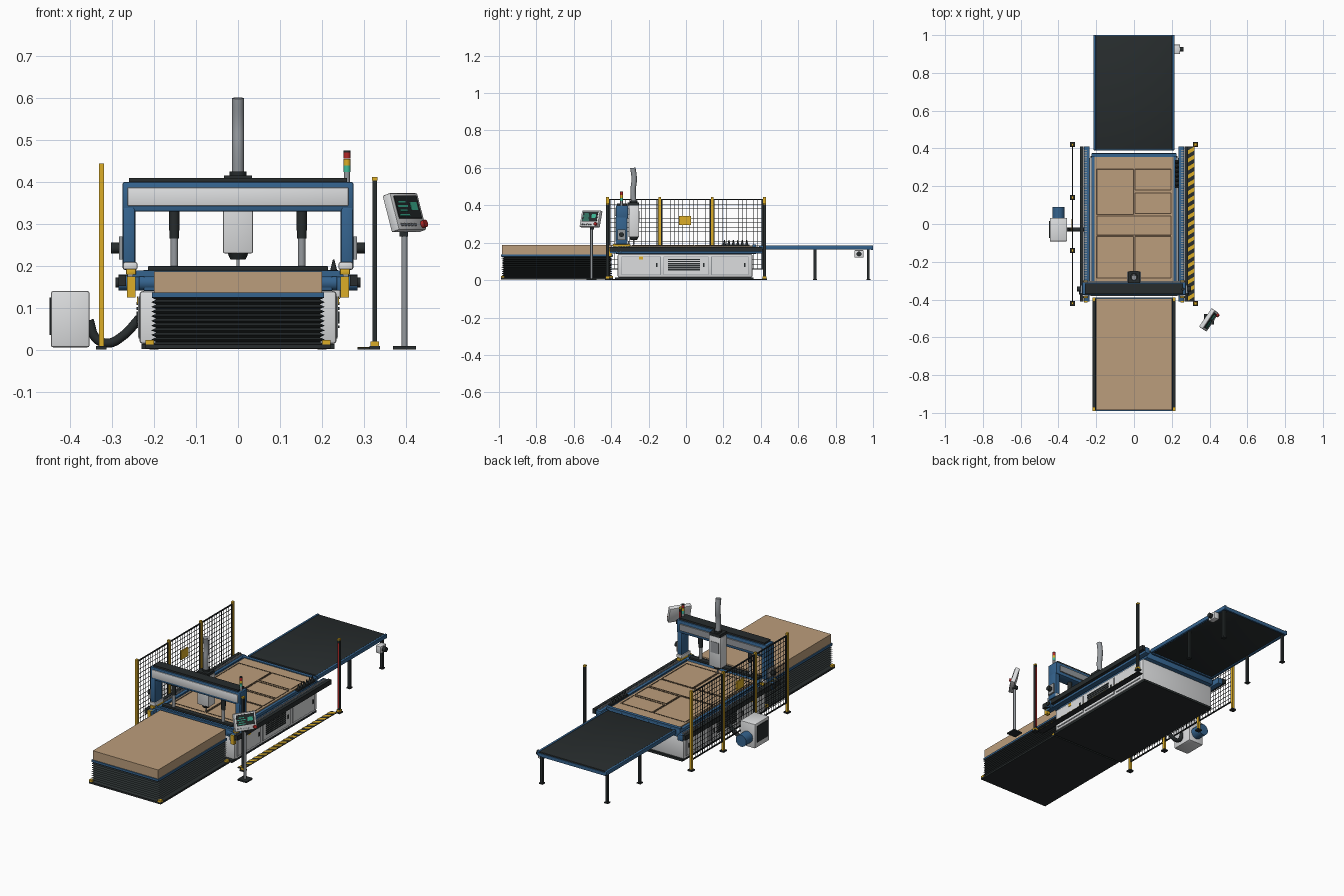
import bpy, bmesh
from math import radians, sin, cos, pi
from mathutils import Matrix, Vector

cube = bpy.data.objects.get("Cube")
if cube:
    bpy.data.objects.remove(cube, do_unlink=True)


def material(name, *rgb):
    mat = bpy.data.materials.new(name)
    mat.use_nodes = True
    mat.diffuse_color = (*rgb, 1)
    mat.node_tree.nodes["Principled BSDF"].inputs["Base Color"].default_value = (*rgb, 1)
    return mat


black = material("black", .02, .025, .026)
white = material("white", .72, .73, .74)
blue = material("blue", .035, .125, .27)
wood = material("wood", .5, .34, .2)
yellow = material("yellow", .72, .42, .02)
steel = material("steel", .3, .32, .34)
red = material("red", .45, .02, .02)
green = material("green", .05, .5, .32)
groove_brown = material("groove_brown", .09, .06, .035)
SIDES = (("left", 1), ("right", -1))
made = []


def finish(name, bm, mat):
    mesh = bpy.data.meshes.new(name)
    bmesh.ops.recalc_face_normals(bm, faces=bm.faces)
    bm.to_mesh(mesh)
    bm.free()
    mesh.materials.append(mat)
    obj = bpy.data.objects.new(name, mesh)
    bpy.context.collection.objects.link(obj)
    made.append(obj)
    return obj


def boxes(name, parts, mat, bevel=0, shear=0):
    bm = bmesh.new()
    for centre, size in parts:
        matrix = Matrix.Translation(centre) @ Matrix.Diagonal((*size, 1))
        verts = bmesh.ops.create_cube(bm, size=1, matrix=matrix)["verts"]
        for v in verts:
            v.co.y += (v.co.x - centre[0]) * shear
    if bevel:
        bmesh.ops.bevel(bm, geom=bm.edges[:], offset=bevel, segments=2, affect="EDGES", profile=.5)
    return finish(name, bm, mat)


def box(name, centre, size, mat, bevel=0):
    return boxes(name, [(centre, size)], mat, bevel)


def rod(name, start, end, radius, mat, tip=None, sides=20):
    start, end = Vector(start), Vector(end)
    axis = end - start
    bm = bmesh.new()
    matrix = Matrix.Translation((start + end) / 2) @ axis.to_track_quat("Z", "Y").to_matrix().to_4x4()
    bmesh.ops.create_cone(bm, cap_ends=True, segments=sides, radius1=radius,
                          radius2=radius if tip is None else tip, depth=axis.length, matrix=matrix)
    return finish(name, bm, mat)


def tube(name, points, radius, mat):
    curve = bpy.data.curves.new(name, "CURVE")
    curve.dimensions = "3D"
    curve.bevel_depth, curve.bevel_resolution = radius, 4
    curve.use_fill_caps = True
    curve.materials.append(mat)
    spline = curve.splines.new("BEZIER")
    spline.bezier_points.add(len(points) - 1)
    for knot, co in zip(spline.bezier_points, points):
        knot.co = co
        knot.handle_left_type = knot.handle_right_type = "AUTO"
    bpy.context.collection.objects.link(bpy.data.objects.new(name, curve))


# Infeed lift: base, folded bellows, platform and board stack
lift_y, lift_length = -.69, .6
box("lift_base", (0, lift_y, .008), (.44, lift_length, .01), black)
bm = bmesh.new()
rings = []
for i in range(21):
    inset = .012 * (i % 2)
    x, y, z = .207 - inset, lift_length / 2 - .004 - inset, .013 + i * .0056
    rings.append([bm.verts.new((sx * x, lift_y + sy * y, z))
                  for sx, sy in ((-1, -1), (1, -1), (1, 1), (-1, 1))])
for low, high in zip(rings, rings[1:]):
    for i in range(4):
        j = (i + 1) % 4
        bm.faces.new((low[i], low[j], high[j], high[i]))
bm.faces.new(rings[0])
bm.faces.new(rings[-1])
finish("lift_bellows", bm, black)
box("lift_platform", (0, lift_y, .131), (.41, lift_length, .012), blue)
box("board_stack", (0, lift_y, .162), (.4, lift_length - .01, .05), wood)
boxes("lift_corner_feet", [((sx * .21, lift_y + sy * .29, .018), (.02, .02, .01))
                           for sx in (1, -1) for sy in (1, -1)], yellow)

# Machine base with doors, vents and feet
box("base_underplate", (0, -.01, .008), (.46, .74, .012), black)
box("machine_base", (0, -.005, .077), (.47, .72, .126), white, .008)
for side, s in SIDES:
    for label, y, length in (("front", -.24, .21), ("middle", 0, .24), ("rear", .235, .2)):
        box(f"{side}_{label}_door_seam", (s * .2355, y, .077), (.003, length, .1), steel)
        box(f"{side}_{label}_door", (s * .237, y, .077), (.004, length - .006, .094), white)
        box(f"{side}_{label}_handle", (s * .24, y + length * .4, .08), (.004, .008, .022), black)
    boxes(f"{side}_vent_slats", [((s * .24, -.01, .055 + i * .011), (.003, .17, .007))
                                 for i in range(6)], black)
    box(f"{side}_warning_plate", (s * .24, -.24, .118), (.002, .022, .018), yellow)

# Table bed and sheet with nested panels
box("table_bed", (0, 0, .16), (.45, .75, .04), blue, .003)
box("work_sheet", (0, .02, .182), (.42, .67, .008), wood)
panels = ((-.1, .17, .195, .24), (.1, .235, .19, .11), (.1, .11, .19, .11),
          (0, -.008, .39, .1), (-.1, -.175, .195, .22), (.1, -.175, .19, .22))
cuts = []
for x, y, w, d in panels:
    for s in (1, -1):
        cuts.append(((x + s * w / 2, y, .1865), (.006, d, .002)))
        cuts.append(((x, y + s * d / 2, .1865), (w, .006, .002)))
boxes("panel_cut_lines", cuts, groove_brown)
box("rear_end_bar", (0, .365, .183), (.45, .018, .014), blue)
box("front_end_bar", (0, -.373, .182), (.53, .012, .014), blue)
box("tool_rack", (.228, .265, .186), (.02, .15, .008), black)
for i in range(6):
    y = .205 + i * .024
    rod(f"tool_holder_{i}", (.228, y, .19), (.228, y, .215), .008, black, .002, 12)

# Side rails with racks and gantry columns
for side, s in SIDES:
    box(f"{side}_rail", (s * .25, 0, .158), (.03, .82, .034), blue, .003)
    box(f"{side}_rail_cover", (s * .276, 0, .165), (.018, .82, .026), black)
    boxes(f"{side}_rack_teeth", [((s * .257, -.39 + i * .013, .177), (.014, .006, .006))
                                 for i in range(61)], steel)
    box(f"{side}_rail_front_stop", (s * .255, -.405, .15), (.02, .02, .05), yellow)
    rod(f"{side}_drive_housing", (s * .2, -.36, .16), (s * .285, -.36, .16), .019, blue)
    rod(f"{side}_drive_cap", (s * .285, -.36, .16), (s * .292, -.36, .16), .012, black)
    box(f"{side}_column", (s * .26, -.345, .265), (.03, .064, .15), blue, .006)
    box(f"{side}_column_foot", (s * .257, -.345, .2), (.034, .08, .018), white, .004)
    box(f"{side}_wiper", (s * .255, -.345, .186), (.024, .094, .014), yellow, .003)
    box(f"{side}_motor_mount", (s * .279, -.345, .243), (.01, .045, .055), steel)
    rod(f"{side}_gantry_motor", (s * .28, -.345, .243), (s * .303, -.345, .243), .013, black)
    rod(f"{side}_press_cylinder", (s * .152, -.345, .284), (s * .152, -.345, .335), .012, black)
    rod(f"{side}_press_rod", (s * .152, -.345, .197), (s * .152, -.345, .285), .009, steel)
    rod(f"{side}_press_collar", (s * .152, -.345, .265), (s * .152, -.345, .285), .011, black)

# Gantry beam and press bar
box("gantry_beam", (0, -.342, .365), (.55, .066, .07), blue, .004)
box("beam_front_panel", (0, -.376, .365), (.526, .006, .044), white, .002)
box("beam_rear_guide", (0, -.306, .365), (.5, .008, .035), steel)
box("beam_top_cover", (0, -.342, .405), (.52, .055, .01), black)
box("press_bar", (0, -.345, .194), (.43, .03, .012), black, .003)

# Spindle carriage and extraction duct
box("spindle_head", (0, -.279, .315), (.072, .056, .17), white, .004)
box("spindle_dark_top", (0, -.282, .408), (.066, .06, .016), black)
box("spindle_rear_plate", (0, -.25, .34), (.05, .003, .06), steel)
rod("duct_collar", (0, -.279, .41), (0, -.279, .425), .02, black)
tube("extraction_duct", [(0, -.279, .41), (0, -.283, .48), (0, -.277, .54), (0, -.284, .6)], .0145, steel)
rod("spindle_nose", (0, -.279, .215), (0, -.279, .233), .018, black, .026)
rod("cutter", (0, -.279, .19), (0, -.279, .216), .004, steel)

# Signal tower
rod("signal_stem", (.26, -.345, .4), (.26, -.345, .424), .007, steel)
for i, (label, mat) in enumerate((("green", green), ("yellow", yellow), ("red", red))):
    z = .424 + i * .016
    rod(f"signal_{label}", (.26, -.345, z), (.26, -.345, z + .015), .008, mat)
rod("signal_cap", (.26, -.345, .471), (.26, -.345, .475), .008, black)

# Outfeed conveyor
out_y, out_length = .695, .61
box("outfeed_belt", (0, out_y, .177), (.405, out_length - .008, .018), black, .004)
for side, s in SIDES:
    box(f"{side}_outfeed_rail", (s * .208, out_y, .175), (.012, out_length, .022), blue, .002)
    for label, y in (("middle", .69), ("rear", .975)):
        box(f"{side}_{label}_leg", (s * .2, y, .084), (.014, .014, .164), black)
        box(f"{side}_{label}_leg_foot", (s * .2, y, .004), (.022, .022, .006), black)
for label, y in (("front", .393), ("rear", .995)):
    box(f"outfeed_{label}_crossbar", (0, y, .17), (.41, .01, .018), blue)
box("outfeed_gearbox", (.228, .925, .14), (.032, .05, .04), white, .004)
rod("outfeed_motor", (.24, .925, .14), (.262, .925, .14), .013, black)

# Safety fence
fence_x, bay = -.326, .28
for i in range(4):
    y = -.42 + i * bay
    box(f"fence_post_{i}", (fence_x, y, .225), (.012, .014, .438), yellow)
    box(f"fence_foot_{i}", (fence_x, y, .005), (.026, .026, .008), black)
for i in range(3):
    y = -.42 + (i + .5) * bay
    wires = [((fence_x, y - .125 + k * .0208, .245), (.002, .002, .37)) for k in range(13)]
    wires += [((fence_x, y, .06 + k * .0247), (.002, .262, .002)) for k in range(16)]
    wires += [((fence_x, y, z), (.006, .266, .006)) for z in (.06, .43)]
    wires += [((fence_x, y + s * .13, .245), (.006, .006, .37)) for s in (1, -1)]
    boxes(f"fence_mesh_{i}", wires, black)
box("fence_sign", (fence_x, -.005, .318), (.008, .064, .048), yellow)

# Vacuum pump and hose
box("pump_cabinet", (-.4, -.03, .073), (.092, .125, .134), white, .005)
box("pump_grille", (-.447, -.03, .08), (.004, .09, .09), black)
rod("pump_motor", (-.4, .03, .06), (-.4, .09, .06), .032, blue, sides=28)
tube("pump_hose", [(-.355, -.03, .07), (-.338, -.03, .027), (-.31, -.03, .016),
                   (-.275, -.03, .033), (-.235, -.03, .075)], .011, black)

# Hazard floor strip and light curtain posts
box("floor_strip", (.302, 0, .003), (.034, .82, .004), black)
boxes("floor_strip_stripes", [((.302, -.385 + i * .043, .0055), (.034, .021, .002))
                              for i in range(19)], yellow, shear=.6)
for label, s in (("rear", 1), ("front", -1)):
    y = s * .42
    box(f"{label}_curtain_base", (.326, y, .005), (.026, .026, .008), black)
    box(f"{label}_curtain_socket", (.326, y, .014), (.02, .02, .012), yellow)
    box(f"{label}_curtain_post", (.326, y, .21), (.011, .014, .39), black)
    box(f"{label}_curtain_window", (.326, y - s * .0075, .21), (.009, .002, .36), red)
    box(f"{label}_curtain_cap", (.326, y, .408), (.013, .016, .008), yellow)

# Control console
box("console_foot", (.397, -.505, .005), (.055, .055, .008), black)
rod("console_pole", (.397, -.505, .008), (.397, -.505, .285), .007, steel)
box("console_bracket", (.395, -.503, .28), (.02, .02, .02), black)
pose = (Matrix.Translation((.397, -.508, .327)) @ Matrix.Rotation(radians(56), 4, "Z")
        @ Matrix.Rotation(radians(-17), 4, "X"))
lines = [((-.022, -.0145, .023 - i * .011), (.03 + .012 * (i % 2), .001, .004)) for i in range(4)]
lines.append(((.025, -.0145, .012), (.028, .001, .02)))
for part in (box("console_case", (0, 0, 0), (.118, .024, .092), white, .004),
             box("console_screen", (0, -.0125, .01), (.096, .003, .056), black),
             boxes("console_readouts", lines, green),
             boxes("console_keys", [((-.042 + i * .014, -.0125, -.033), (.008, .003, .007))
                                    for i in range(5)], steel),
             rod("console_stop_button", (.046, -.011, -.033), (.046, -.022, -.033), .009, red)):
    part.matrix_world = pose

# Smooth round surfaces, keep hard edges
bpy.ops.object.select_all(action="DESELECT")
for obj in made:
    obj.select_set(True)
bpy.context.view_layer.objects.active = made[0]
bpy.ops.object.shade_smooth_by_angle(angle=radians(30))
